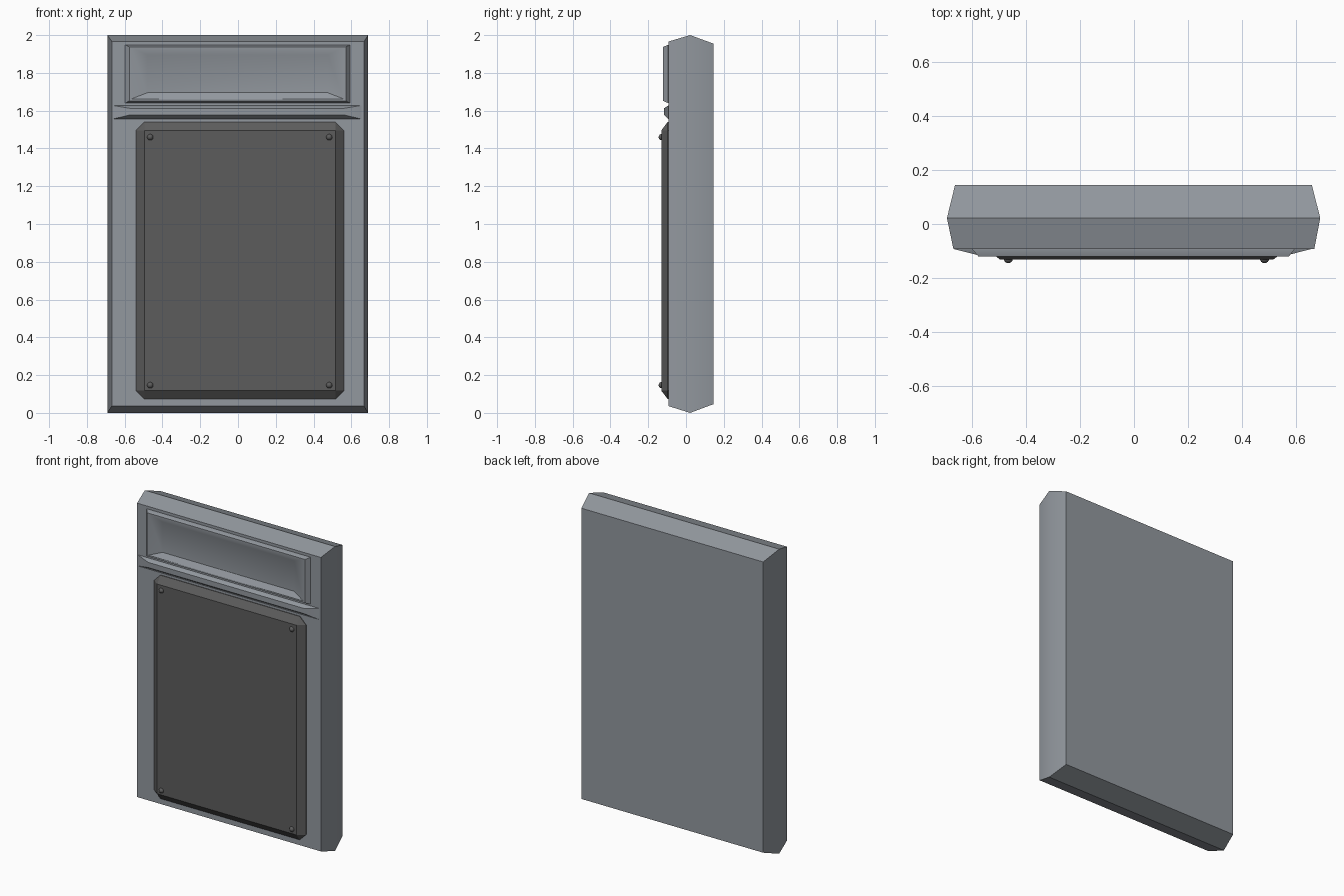
import bpy, bmesh, math
from mathutils import Matrix

if "Cube" in bpy.data.objects:
    bpy.data.objects.remove(bpy.data.objects["Cube"])


def material(name, rgb):
    m = bpy.data.materials.new(name)
    m.diffuse_color = (*rgb, 1)
    m.use_nodes = True
    m.node_tree.nodes["Principled BSDF"].inputs["Base Color"].default_value = m.diffuse_color
    return m


GREY = material("steel grey", (0.29, 0.315, 0.345))
DARK = material("dark grey", (0.107, 0.107, 0.107))


def finish(bm, name, mat, smooth=30):
    bmesh.ops.recalc_face_normals(bm, faces=bm.faces[:])
    me = bpy.data.meshes.new(name)
    bm.to_mesh(me)
    bm.free()
    me.materials.append(mat)
    ob = bpy.data.objects.new(name, me)
    bpy.context.collection.objects.link(ob)
    bpy.context.view_layer.objects.active = ob
    ob.select_set(True)
    bpy.ops.object.shade_smooth_by_angle(angle=math.radians(smooth))
    ob.select_set(False)
    return ob


def loft(name, rings, mat):
    """Closed solid through rectangles given as (y, x0, x1, z0, z1, corner cut)."""
    bm = bmesh.new()
    loops = []
    for y, x0, x1, z0, z1, c in rings:
        pts = [(x0 + c, z0), (x1 - c, z0), (x1, z0 + c), (x1, z1 - c),
               (x1 - c, z1), (x0 + c, z1), (x0, z1 - c), (x0, z0 + c)]
        loops.append([bm.verts.new((x, y, z)) for x, z in pts])
    for a, b in zip(loops, loops[1:]):
        for i in range(8):
            j = (i + 1) % 8
            bm.faces.new((a[i], a[j], b[j], b[i]))
    bm.faces.new(loops[0])
    bm.faces.new(loops[-1])
    bmesh.ops.remove_doubles(bm, verts=bm.verts[:], dist=1e-5)
    return finish(bm, name, mat)


# Main slab, widest in the middle of its depth
loft("body_slab", [
    (0.145, -0.662, 0.658, 0.046, 1.955, 0),
    (0.022, -0.692, 0.689, 0.0, 2.0, 0),
    (-0.093, -0.668, 0.667, 0.036, 1.966, 0)], GREY)

# Raised upper frame with a sloping recess
loft("upper_frame", [
    (-0.085, -0.597, 0.593, 1.64, 1.948, 0),
    (-0.095, -0.597, 0.593, 1.64, 1.948, 0),
    (-0.121, -0.575, 0.572, 1.652, 1.938, 0),
    (-0.121, -0.565, 0.560, 1.662, 1.935, 0),
    (-0.098, -0.480, 0.475, 1.695, 1.895, 0)], GREY)

# Ledge strip with tapered ends
loft("ledge", [
    (-0.085, -0.668, 0.658, 1.553, 1.63, 0),
    (-0.093, -0.665, 0.655, 1.555, 1.628, 0),
    (-0.117, -0.570, 0.560, 1.578, 1.612, 0)], GREY)

# Large lower panel with clipped corners
loft("lower_panel", [
    (-0.085, -0.541, 0.561, 0.073, 1.54, 0.045),
    (-0.097, -0.541, 0.561, 0.073, 1.54, 0.045),
    (-0.131, -0.496, 0.516, 0.118, 1.495, 0)], DARK)

# Rivets in the panel corners
for i, (x, z) in enumerate((x, z) for x in (-0.465, 0.483) for z in (0.147, 1.46)):
    bm = bmesh.new()
    bmesh.ops.create_uvsphere(bm, u_segments=12, v_segments=8, radius=0.017,
                              matrix=Matrix.Translation((x, -0.128, z)) @ Matrix.Rotation(math.pi / 2, 4, 'X'))
    finish(bm, f"rivet_{i + 1}", DARK, 50)
